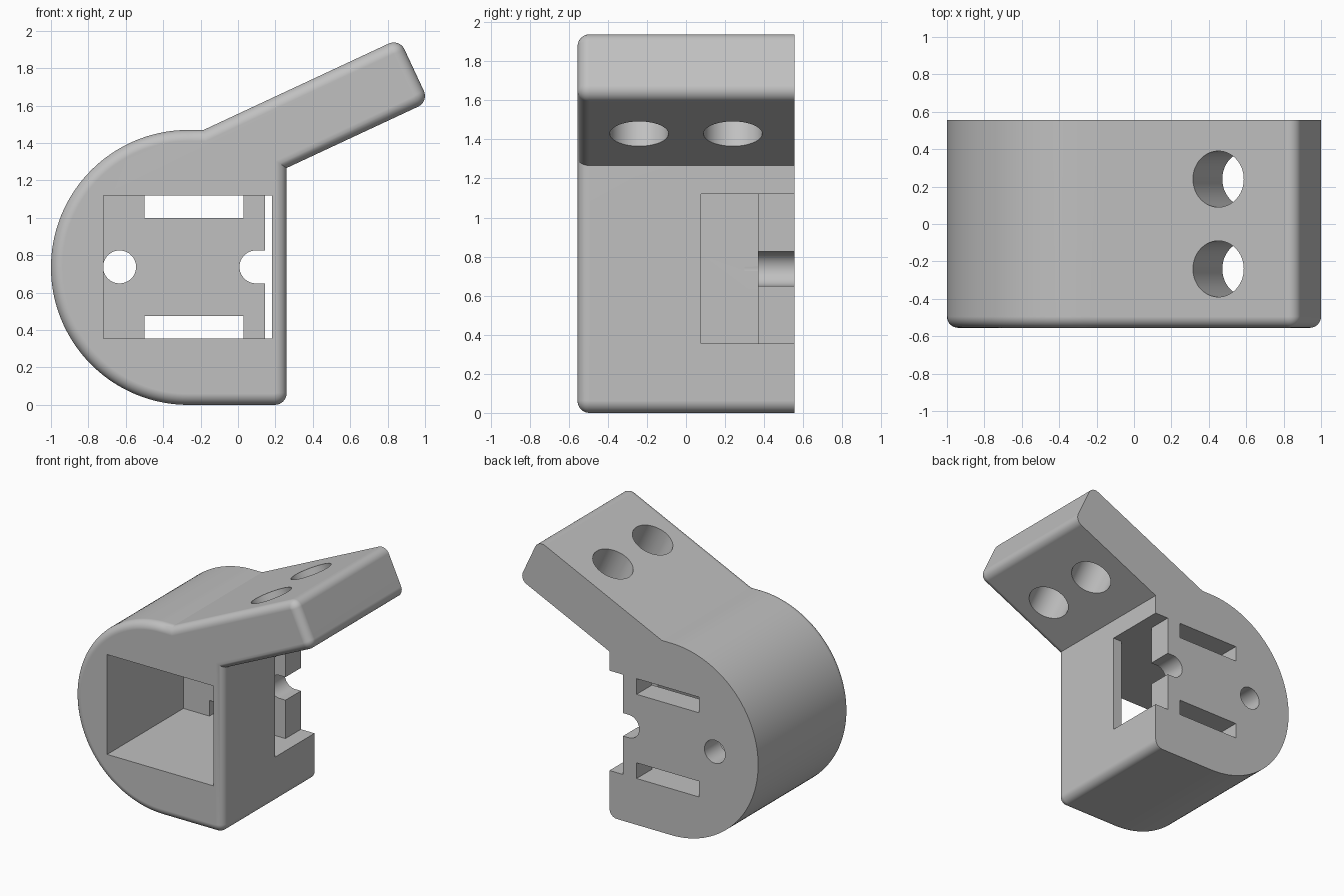
import bpy
import bmesh
from math import radians, cos, sin, pi
from mathutils import Vector, Matrix

if "Cube" in bpy.data.objects:
    bpy.data.objects.remove(bpy.data.objects["Cube"], do_unlink=True)

HALF = 0.555            # half depth
R = 0.735               # radius of the round body
CX = R - 1.0            # centre of the round body
SIDE = 0.26             # flat side of the body
TILT = radians(25)      # slope of the arm
CORNER = 0.063          # rounded profile corners
FILLET = 0.06           # rounded front edge
LOW, HIGH, TIP = 1.038, 1.41, 1.61   # arm faces, measured along its own axes

grey = bpy.data.materials.new("plain grey")
grey.use_nodes = True
colour = (0.53, 0.53, 0.53, 1)
grey.diffuse_color = colour
grey.node_tree.nodes["Principled BSDF"].inputs["Base Color"].default_value = colour


def arc(cx, cz, r, start, end, steps):
    """Points of an arc, angles in degrees."""
    angles = [radians(start + (end - start) * i / steps) for i in range(steps + 1)]
    return [(cx + r * cos(a), cz + r * sin(a)) for a in angles]


def on_arm(along, up):
    """Point in the tilted arm frame."""
    return (along * cos(TILT) - up * sin(TILT), along * sin(TILT) + up * cos(TILT))


def make_object(name, bm):
    bmesh.ops.recalc_face_normals(bm, faces=bm.faces)
    mesh = bpy.data.meshes.new(name)
    bm.to_mesh(mesh)
    bm.free()
    obj = bpy.data.objects.new(name, mesh)
    bpy.context.collection.objects.link(obj)
    return obj


def box(name, x, y, z):
    bm = bmesh.new()
    bmesh.ops.create_cube(bm, size=1)
    for v in bm.verts:
        v.co = [lo + (c + 0.5) * (hi - lo) for c, (lo, hi) in zip(v.co, (x, y, z))]
    return make_object(name, bm)


def rod(name, centre, axis, radius, length):
    turn = Vector((0, 0, 1)).rotation_difference(Vector(axis)).to_matrix().to_4x4()
    bm = bmesh.new()
    bmesh.ops.create_cone(bm, cap_ends=True, segments=64, radius1=radius, radius2=radius,
                          depth=length, matrix=Matrix.Translation(centre) @ turn)
    return make_object(name, bm)


# Profile: round body, flat side, tilted arm
knee = (SIDE + LOW * sin(TILT)) / cos(TILT)
elbow = (R * 2 - HIGH * cos(TILT)) / sin(TILT)
profile = arc(CX, R, R, 90, 270, 72)
profile += arc(SIDE - CORNER, CORNER, CORNER, -90, 0, 8)
profile.append(on_arm(knee, LOW))
profile += arc(*on_arm(TIP - CORNER, LOW + CORNER), CORNER, -65, 25, 8)
profile += arc(*on_arm(TIP - CORNER, HIGH - CORNER), CORNER, 25, 115, 8)
profile.append(on_arm(elbow, HIGH))

# Body: extruded profile with a rounded front rim
bm = bmesh.new()
front = bm.faces.new([bm.verts.new((x, -HALF, z)) for x, z in profile])
extruded = bmesh.ops.extrude_face_region(bm, geom=[front], use_keep_orig=True)
for v in extruded["geom"]:
    if isinstance(v, bmesh.types.BMVert):
        v.co.y = HALF
rim = [e for e in bm.edges if all(v.co.y < 0 for v in e.verts)]
bmesh.ops.recalc_face_normals(bm, faces=bm.faces)
bmesh.ops.bevel(bm, geom=rim, offset=FILLET, offset_type='OFFSET', segments=8,
                profile=0.5, affect='EDGES', clamp_overlap=False)
body = make_object("bracket_body", bm)
body.data.materials.append(grey)

# Cutters
FLOOR, CEILING, WALL = 0.355, 1.12, 0.368
MID = (FLOOR + CEILING) / 2
PIN = 0.088
BACK = (0.3, 0.7)
cutters = [
    box("cavity_cutter", (-0.72, 0.183), (-0.8, WALL), (FLOOR, CEILING)),
    box("side_window_cutter", (0.145, 0.5), (0.078, 0.8), (FLOOR, CEILING)),
    box("upper_slot_cutter", (-0.5, 0.03), BACK, (1.0, CEILING)),
    box("lower_slot_cutter", (-0.5, 0.03), BACK, (FLOOR, 0.475)),
    rod("pin_hole_cutter", (-0.633, 0.5, MID), (0, 1, 0), PIN, 0.4),
    rod("notch_round_cutter", (0.096, 0.5, MID), (0, 1, 0), PIN, 0.4),
    box("notch_straight_cutter", (0.096, 0.22), BACK, (MID - PIN, MID + PIN)),
]
hole_x, hole_z = on_arm(1.155, (LOW + HIGH) / 2)
for side, y in (("front", -0.24), ("back", 0.24)):
    cutters.append(rod(side + "_arm_hole_cutter", (hole_x, y, hole_z),
                       (-sin(TILT), 0, cos(TILT)), 0.15, 0.6))

for cutter in cutters:
    cut = body.modifiers.new(cutter.name, 'BOOLEAN')
    cut.operation = 'DIFFERENCE'
    cut.solver = 'EXACT'
    cut.object = cutter
    cutter.hide_render = True

# Bake the cuts and drop the cutters
graph = bpy.context.evaluated_depsgraph_get()
solid = bpy.data.meshes.new_from_object(body.evaluated_get(graph))
body.modifiers.clear()
body.data = solid
solid.name = "bracket_body"
solid.materials.clear()
solid.materials.append(grey)
for polygon in solid.polygons:
    polygon.material_index = 0
for cutter in cutters:
    bpy.data.objects.remove(cutter, do_unlink=True)

# Smooth curves, crisp edges
bpy.ops.object.select_all(action='DESELECT')
body.select_set(True)
bpy.context.view_layer.objects.active = body
bpy.ops.object.shade_smooth_by_angle(angle=radians(20))
weighted = body.modifiers.new("even_shading", 'WEIGHTED_NORMAL')
weighted.keep_sharp = True
